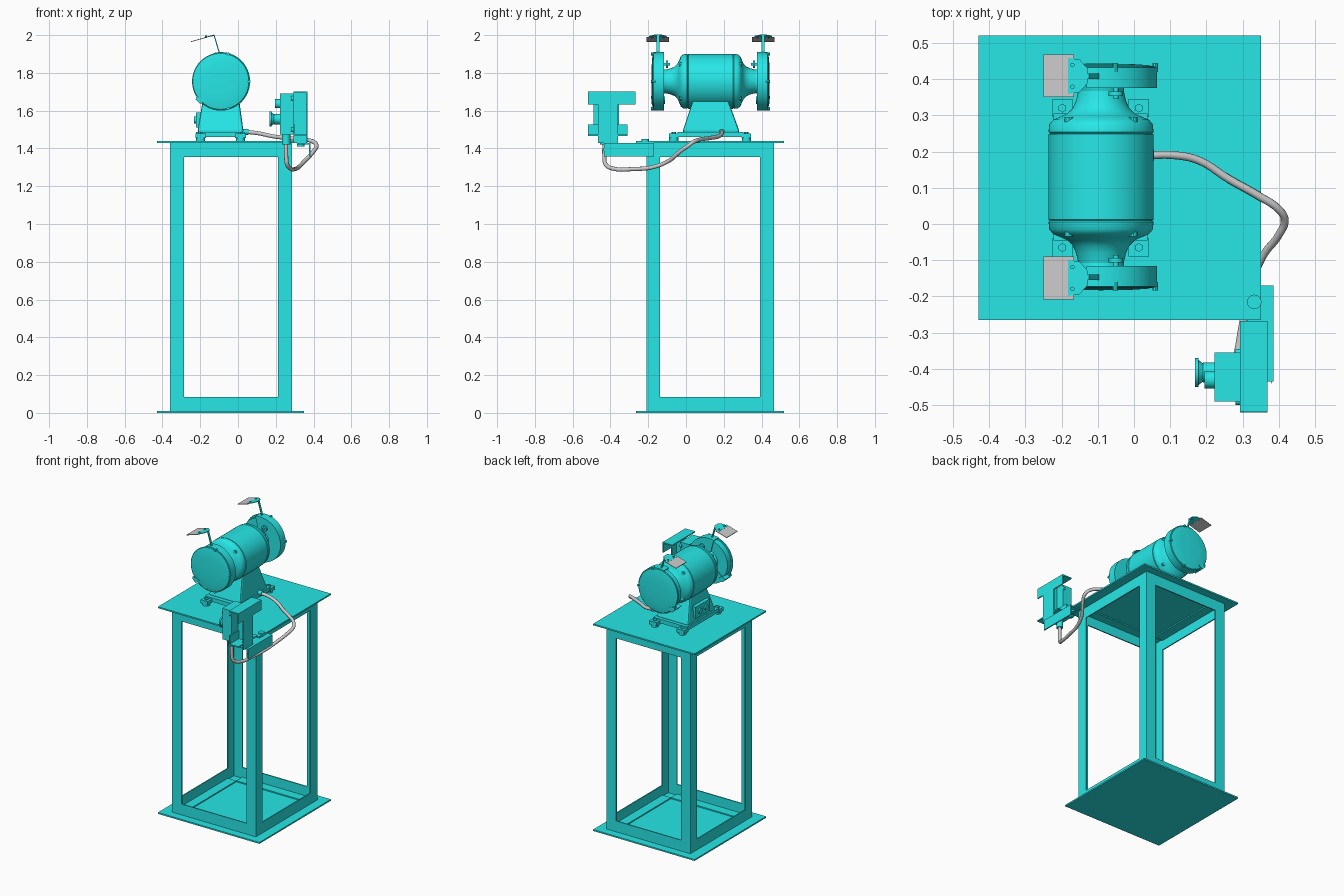
import bpy, bmesh
from math import sin, cos, pi, radians
from mathutils import Vector, Matrix

if "Cube" in bpy.data.objects:
    bpy.data.objects.remove(bpy.data.objects["Cube"])

teal = bpy.data.materials.new("teal_paint")
teal.diffuse_color = (0.02, 0.8, 0.8, 1)
teal.use_nodes = True
teal.node_tree.nodes["Principled BSDF"].inputs["Base Color"].default_value = teal.diffuse_color


def finish(name, bm, mat=teal, smooth=False):
    bmesh.ops.recalc_face_normals(bm, faces=bm.faces)
    me = bpy.data.meshes.new(name)
    bm.to_mesh(me)
    bm.free()
    ob = bpy.data.objects.new(name, me)
    bpy.context.collection.objects.link(ob)
    if mat:
        me.materials.append(mat)
    if smooth:
        bpy.ops.object.select_all(action='DESELECT')
        ob.select_set(True)
        bpy.context.view_layer.objects.active = ob
        bpy.ops.object.shade_smooth_by_angle(angle=radians(35))
    return ob


def boxes(name, *bounds, mat=teal):
    """One object from boxes given as x0, x1, y0, y1, z0, z1."""
    bm = bmesh.new()
    for x0, x1, y0, y1, z0, z1 in bounds:
        m = Matrix.Translation(((x0 + x1) / 2, (y0 + y1) / 2, (z0 + z1) / 2)) @ \
            Matrix.Diagonal((abs(x1 - x0), abs(y1 - y0), abs(z1 - z0), 1))
        bmesh.ops.create_cube(bm, size=1, matrix=m)
    return finish(name, bm, mat)


def cyl(name, p, q, r, n=20, r2=None):
    """Cylinder or cone from point p to q."""
    p, q = Vector(p), Vector(q)
    rot = (q - p).to_track_quat('Z', 'Y').to_matrix().to_4x4()
    bm = bmesh.new()
    bmesh.ops.create_cone(bm, cap_ends=True, segments=n, radius1=r, radius2=r if r2 is None else r2,
                          depth=(q - p).length, matrix=Matrix.Translation((p + q) / 2) @ rot)
    return finish(name, bm, smooth=n > 8)


def lathe(name, prof, a0=0, a1=360, n=64, closed=False):
    """Revolve (y, radius) points about the grinder axis."""
    full = a1 - a0 >= 360
    bm = bmesh.new()
    rings = []
    for i in range(n if full else n + 1):
        a = radians(a0 + (a1 - a0) * i / n)
        rings.append([bm.verts.new((CX + r * cos(a), y, CZ + r * sin(a))) for y, r in prof])
    k = len(prof)
    for i in range(n):
        A, B = rings[i], rings[(i + 1) % len(rings)]
        for j in range(k if closed else k - 1):
            bm.faces.new((A[j], A[(j + 1) % k], B[(j + 1) % k], B[j]))
    if closed and not full:
        bm.faces.new(rings[0])
        bm.faces.new(rings[-1])
    bmesh.ops.remove_doubles(bm, verts=bm.verts, dist=1e-5)
    return finish(name, bm, smooth=True)


def extrude_xz(name, pts, y0, y1, mat=teal):
    """Profile in the xz plane pushed from y0 to y1."""
    bm = bmesh.new()
    f = bm.faces.new([bm.verts.new((x, y0, z)) for x, z in pts])
    r = bmesh.ops.extrude_face_region(bm, geom=[f])
    bmesh.ops.translate(bm, verts=[v for v in r['geom'] if isinstance(v, bmesh.types.BMVert)],
                        vec=(0, y1 - y0, 0))
    return finish(name, bm, mat)


# Stand: plates, angle-iron legs and rails
X0, X1, Y0, Y1, W, T = -0.36, 0.285, -0.21, 0.465, 0.073, 0.008
boxes("floor_plate", (-0.43, 0.35, -0.265, 0.52, 0, 0.01))
boxes("table_top", (-0.43, 0.35, -0.265, 0.52, 1.43, 1.44))
for x, sx in ((X0, 1), (X1, -1)):
    for y, sy in ((Y0, 1), (Y1, -1)):
        boxes("leg", (x, x + sx * W, y, y + sy * T, 0.01, 1.43),
              (x, x + sx * T, y + sy * T, y + sy * W, 0.01, 1.43))
for zf, sz in ((0.01, 1), (1.43, -1)):
    z1, z2 = zf + sz * T, zf + sz * 0.075
    for y, s in ((Y0, 1), (Y1, -1)):
        boxes("cross_rail", (X0 + W, X1 - W, y, y + s * T, zf, z2),
              (X0 + W, X1 - W, y + s * T, y + s * W, zf, z1))
    for x, s in ((X0, 1), (X1, -1)):
        boxes("side_rail", (x, x + s * T, Y0 + W, Y1 - W, zf, z2),
              (x + s * T, x + s * W, Y0 + W, Y1 - W, zf, z1))

# Motor housing with flared end bells
CX, CZ, MY = -0.091, 1.755, 0.13
half = [(0.0, 0.145), (0.118, 0.145), (0.12, 0.141), (0.124, 0.145), (0.145, 0.143), (0.158, 0.132),
        (0.168, 0.108), (0.176, 0.092), (0.19, 0.078), (0.21, 0.069), (0.24, 0.062), (0.24, 0.0)]
lathe("motor_housing", [(MY - d, r) for d, r in reversed(half)] + [(MY + d, r) for d, r in half[1:]])

# Pedestal: tapered body, flange, pads and feet
bm = bmesh.new()
lo = [(-0.215, -0.02), (0.03, -0.02), (0.03, 0.285), (-0.215, 0.285)]
hi = [(-0.185, 0.04), (0.005, 0.04), (0.005, 0.22), (-0.185, 0.22)]
A = [bm.verts.new((x, y, 1.485)) for x, y in lo]
B = [bm.verts.new((x, y, 1.665)) for x, y in hi]
bm.faces.new(A)
bm.faces.new(B)
for i in range(4):
    bm.faces.new((A[i], A[(i + 1) % 4], B[(i + 1) % 4], B[i]))
body = finish("pedestal", bm)
bev = body.modifiers.new("bevel", 'BEVEL')
bev.width, bev.segments = 0.01, 2
boxes("pedestal_flange", (-0.222, 0.037, -0.045, 0.305, 1.46, 1.488))
for x0, x1 in ((-0.225, -0.17), (-0.015, 0.042)):
    for y0, y1 in ((-0.09, -0.04), (0.295, 0.345)):
        boxes("mounting_pad", (x0, x1, y0, y1, 1.455, 1.478))
        c = ((x0 + x1) / 2, (y0 + y1) / 2)
        cyl("rubber_foot", (*c, 1.44), (*c, 1.456), 0.024)
        cyl("mounting_bolt", (*c, 1.478), (*c, 1.486), 0.012, 6)

# Switch panel on the back of the pedestal
boxes("switch_panel", (-0.222, -0.19, 0.055, 0.21, 1.51, 1.59))
for y in (0.1, 0.165):
    cyl("panel_button", (-0.222, y, 1.55), (-0.232, y, 1.55), 0.018)

# Grinding ends, mirrored about the motor centre
for s, tag in ((-1, "front"), (1, "rear")):
    Y = lambda d: MY + s * d
    lathe(tag + "_grinding_wheel", [(Y(0.255), 0), (Y(0.255), 0.14), (Y(0.295), 0.14), (Y(0.295), 0)])
    lathe(tag + "_spindle_collar", [(Y(0.235), 0.062), (Y(0.256), 0.066), (Y(0.256), 0)])
    # guard: domed cover, back plate and rim band open at the working side
    lathe(tag + "_guard_cover", [(Y(0.297), 0), (Y(0.297), 0.149), (Y(0.301), 0.152), (Y(0.305), 0.148),
                                 (Y(0.309), 0.125), (Y(0.312), 0.08), (Y(0.313), 0.0)])
    lathe(tag + "_guard_rim", [(Y(0.246), 0.05), (Y(0.246), 0.155), (Y(0.302), 0.155), (Y(0.302), 0.148),
                               (Y(0.252), 0.148), (Y(0.252), 0.05)], -140, 105, 48, True)
    for a in (0, 75, -75, 215):
        r = radians(a)
        p = (CX + 0.15 * cos(r), CZ + 0.15 * sin(r))
        cyl(tag + "_guard_screw", (p[0], Y(0.29), p[1]), (p[0], Y(0.314), p[1]), 0.008, 10)
    # tool rest at the opening
    extrude_xz(tag + "_tool_rest", [(-0.225, 1.66), (-0.2, 1.675), (-0.17, 1.655), (-0.2, 1.635)],
               Y(0.24), Y(0.312))
    # shield arm, hinge plate and clear shield
    extrude_xz(tag + "_shield_arm", [(-0.1, 1.9), (-0.094, 1.9), (-0.124, 2.0), (-0.158, 1.994),
                                     (-0.158, 1.99), (-0.128, 1.995)], Y(0.27), Y(0.285))
    yc = Y(0.279)
    bm = bmesh.new()
    foot = [(-0.182, -0.05), (-0.15, -0.045), (-0.128, -0.02), (-0.128, 0.02), (-0.15, 0.045), (-0.182, 0.05)]
    top = [[bm.verts.new((x, yc + d, 1.992 + (x + 0.15) * 0.28 + h)) for x, d in foot] for h in (0, 0.004)]
    for f in top:
        bm.faces.new(f)
    for i in range(6):
        j = (i + 1) % 6
        bm.faces.new((top[0][i], top[0][j], top[1][j], top[1][i]))
    finish(tag + "_shield_hinge", bm)
    extrude_xz(tag + "_eye_shield", [(-0.25, 1.963), (-0.165, 1.987), (-0.165, 1.991), (-0.25, 1.967)],
               yc - 0.059, yc + 0.059, None)
    for d in (-0.03, 0.03):
        cyl(tag + "_shield_screw", (-0.17, yc + d, 1.984), (-0.17, yc + d, 1.997), 0.006, 10)
    # adjusting knob and housing bosses
    cyl(tag + "_adjuster_stem", (-0.05, Y(0.215), 1.845), (-0.05, Y(0.25), 1.845), 0.007)
    cyl(tag + "_adjuster_knob", (-0.05, Y(0.224), 1.845), (-0.05, Y(0.236), 1.845), 0.02, 12)
    for a in (45, 135, 225, 315):
        r = radians(a)
        p = (CX + 0.126 * cos(r), CZ + 0.126 * sin(r))
        cyl(tag + "_housing_bolt", (p[0], Y(0.13), p[1]), (p[0], Y(0.165), p[1]), 0.012, 10)

# Switch bracket: arm, post and cross pieces in angle iron
boxes("bracket_arm", (0.312, 0.385, -0.435, -0.17, 1.42, 1.428), (0.377, 0.385, -0.435, -0.17, 1.357, 1.42))
boxes("bracket_post", (0.36, 0.368, -0.465, -0.36, 1.428, 1.70), (0.295, 0.36, -0.42, -0.412, 1.428, 1.70))
boxes("bracket_top", (0.293, 0.368, -0.518, -0.268, 1.694, 1.702), (0.36, 0.368, -0.518, -0.268, 1.632, 1.694))
boxes("bracket_lower_piece", (0.293, 0.368, -0.52, -0.31, 1.465, 1.473),
      (0.293, 0.301, -0.52, -0.31, 1.473, 1.528))
cyl("bracket_bolt", (0.332, -0.215, 1.41), (0.332, -0.215, 1.449), 0.02)
cyl("arm_bolt", (0.38, -0.43, 1.395), (0.378, -0.43, 1.395), 0.01)

# Switch box with buttons, lugs and cable gland
boxes("switch_box", (0.222, 0.293, -0.49, -0.355, 1.475, 1.69))
for y in (-0.488, -0.357):
    for z in (1.50, 1.665):
        cyl("box_lug", (0.28, y, z), (0.293, y, z), 0.012, 12)
cyl("stop_stem", (0.222, -0.41, 1.555), (0.19, -0.41, 1.555), 0.028)
cyl("stop_button", (0.178, -0.41, 1.555), (0.168, -0.41, 1.555), 0.04, 28)
cyl("stop_neck", (0.195, -0.41, 1.555), (0.176, -0.41, 1.555), 0.022, 20, 0.036)
cyl("start_button", (0.222, -0.43, 1.637), (0.195, -0.43, 1.637), 0.024)
cyl("cable_gland", (0.255, -0.432, 1.42), (0.255, -0.432, 1.476), 0.022, 12)

# Cable from pedestal to switch box
cyl("pedestal_gland", (0.02, 0.19, 1.488), (0.055, 0.19, 1.488), 0.016)
path = [(0.04, 0.19, 1.488), (0.11, 0.19, 1.48), (0.18, 0.175, 1.465), (0.26, 0.125, 1.455),
        (0.34, 0.08, 1.448), (0.4, 0.04, 1.435), (0.416, 0.012, 1.415), (0.4, -0.03, 1.385),
        (0.355, -0.09, 1.335), (0.32, -0.18, 1.3), (0.3, -0.28, 1.291), (0.28, -0.38, 1.292),
        (0.26, -0.425, 1.315), (0.255, -0.432, 1.36), (0.255, -0.432, 1.43)]
cu = bpy.data.curves.new("power_cable", 'CURVE')
cu.dimensions, cu.bevel_depth, cu.bevel_resolution, cu.use_fill_caps = '3D', 0.011, 3, True
sp = cu.splines.new('BEZIER')
sp.bezier_points.add(len(path) - 1)
for b, p in zip(sp.bezier_points, path):
    b.co = p
    b.handle_left_type = b.handle_right_type = 'AUTO'
sp.resolution_u = 5
bpy.context.collection.objects.link(bpy.data.objects.new("power_cable", cu))
